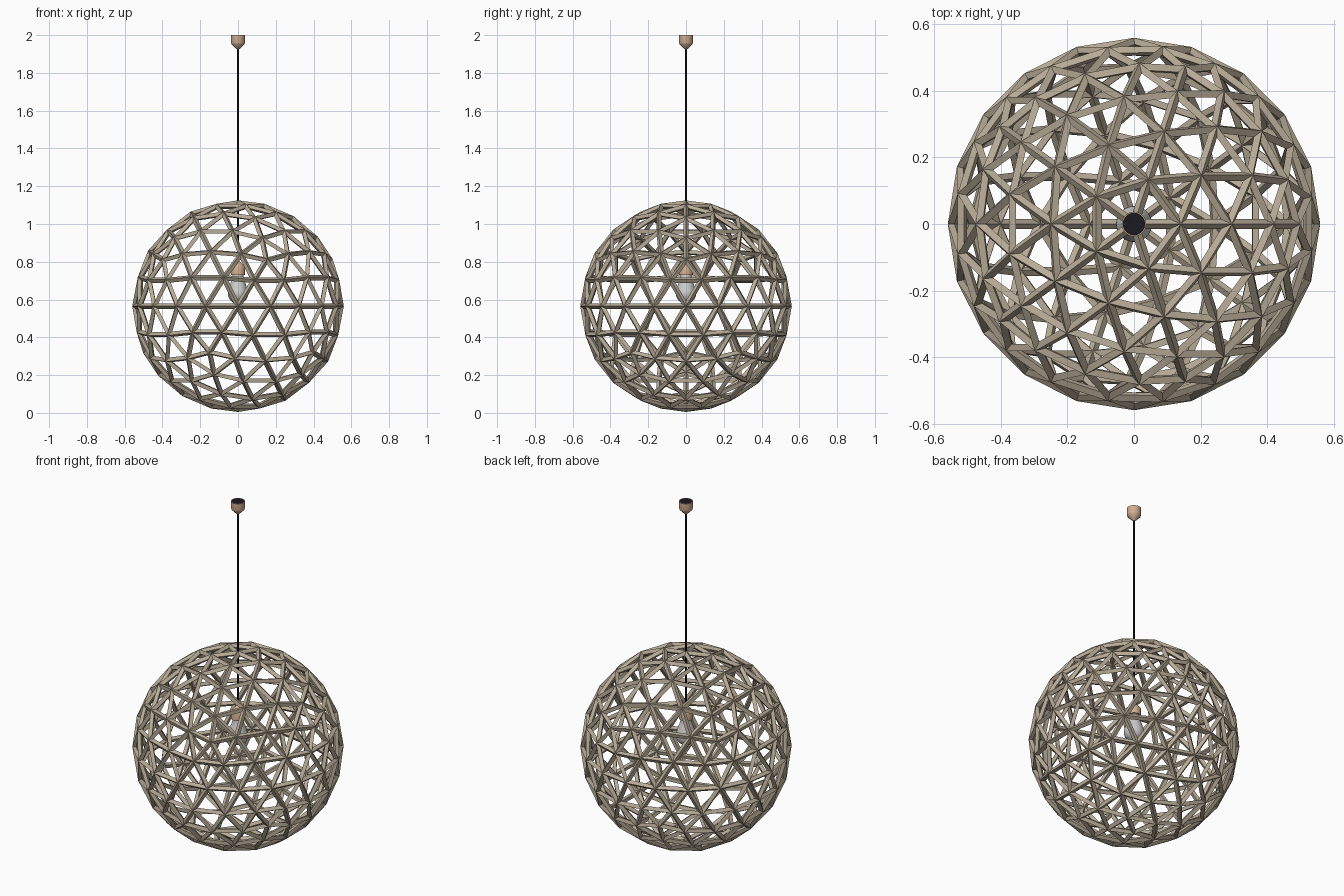
import bpy, bmesh, math

if "Cube" in bpy.data.objects:
    bpy.data.objects.remove(bpy.data.objects["Cube"])

def material(name, color):
    m = bpy.data.materials.new(name)
    m.diffuse_color = (*color, 1)
    m.use_nodes = True
    m.node_tree.nodes["Principled BSDF"].inputs["Base Color"].default_value = m.diffuse_color
    return m

wood = material("wood", (0.48, 0.41, 0.31))
copper = material("copper", (0.65, 0.43, 0.29))
black = material("black", (0.01, 0.01, 0.015))
glass = material("glass", (0.6, 0.62, 0.62))

def lathe(name, profile, mat, n=32):
    """Revolve (radius, z) points around the z axis; radius 0 makes a pole."""
    bm = bmesh.new()
    rings = []
    for r, z in profile:
        if r == 0:
            rings.append([bm.verts.new((0, 0, z))] * n)
        else:
            rings.append([bm.verts.new((r * math.cos(2 * math.pi * i / n),
                                        r * math.sin(2 * math.pi * i / n), z)) for i in range(n)])
    for a, b in zip(rings, rings[1:]):
        for i in range(n):
            j = (i + 1) % n
            bm.faces.new(list(dict.fromkeys((a[i], a[j], b[j], b[i]))))
    bmesh.ops.recalc_face_normals(bm, faces=bm.faces)
    me = bpy.data.meshes.new(name)
    bm.to_mesh(me)
    bm.free()
    ob = bpy.data.objects.new(name, me)
    bpy.context.collection.objects.link(ob)
    me.materials.append(mat)
    bpy.context.view_layer.objects.active = ob
    ob.select_set(True)
    bpy.ops.object.shade_smooth_by_angle(angle=math.radians(35))
    ob.select_set(False)
    return ob

# Geodesic shade: diamond-section struts along the edges of an icosphere
T = 0.029
bpy.ops.mesh.primitive_ico_sphere_add(subdivisions=3, radius=0.56 - T / 2, location=(0, 0, 0.565))
shade = bpy.context.object
shade.name = "lattice_shade"
shade.data.materials.append(wood)
mod = shade.modifiers.new("struts", 'WIREFRAME')
mod.thickness = T
mod.offset = 0
mod.use_even_offset = True
shade.select_set(False)

# Ceiling cup with a dark top
lathe("ceiling_cup", [(0.006, 1.925), (0.012, 1.93), (0.035, 1.953), (0.037, 1.96), (0.037, 2.0), (0.034, 2.0)], copper)
lathe("ceiling_cup_top", [(0, 1.998), (0.037, 1.998), (0.037, 2.0), (0, 2.0)], black)

# Cord
lathe("cord", [(0, 0.79), (0.005, 0.79), (0.005, 1.94), (0, 1.94)], black, 12)

# Bulb socket
lathe("bulb_socket", [(0.006, 0.805), (0.012, 0.80), (0.035, 0.777), (0.037, 0.77), (0.037, 0.73), (0, 0.73)], copper)

# Bulb: neck widening into a round end
R, zc = 0.054, 0.632
bulb = [(0, 0.745), (0.028, 0.745), (0.029, 0.72), (0.034, 0.70), (0.042, 0.68)]
bulb += [(R * math.cos(a), zc + R * math.sin(a)) for a in
         [math.radians(25 - 115 * k / 10) for k in range(10)]] + [(0, zc - R)]
lathe("bulb", bulb, glass)
